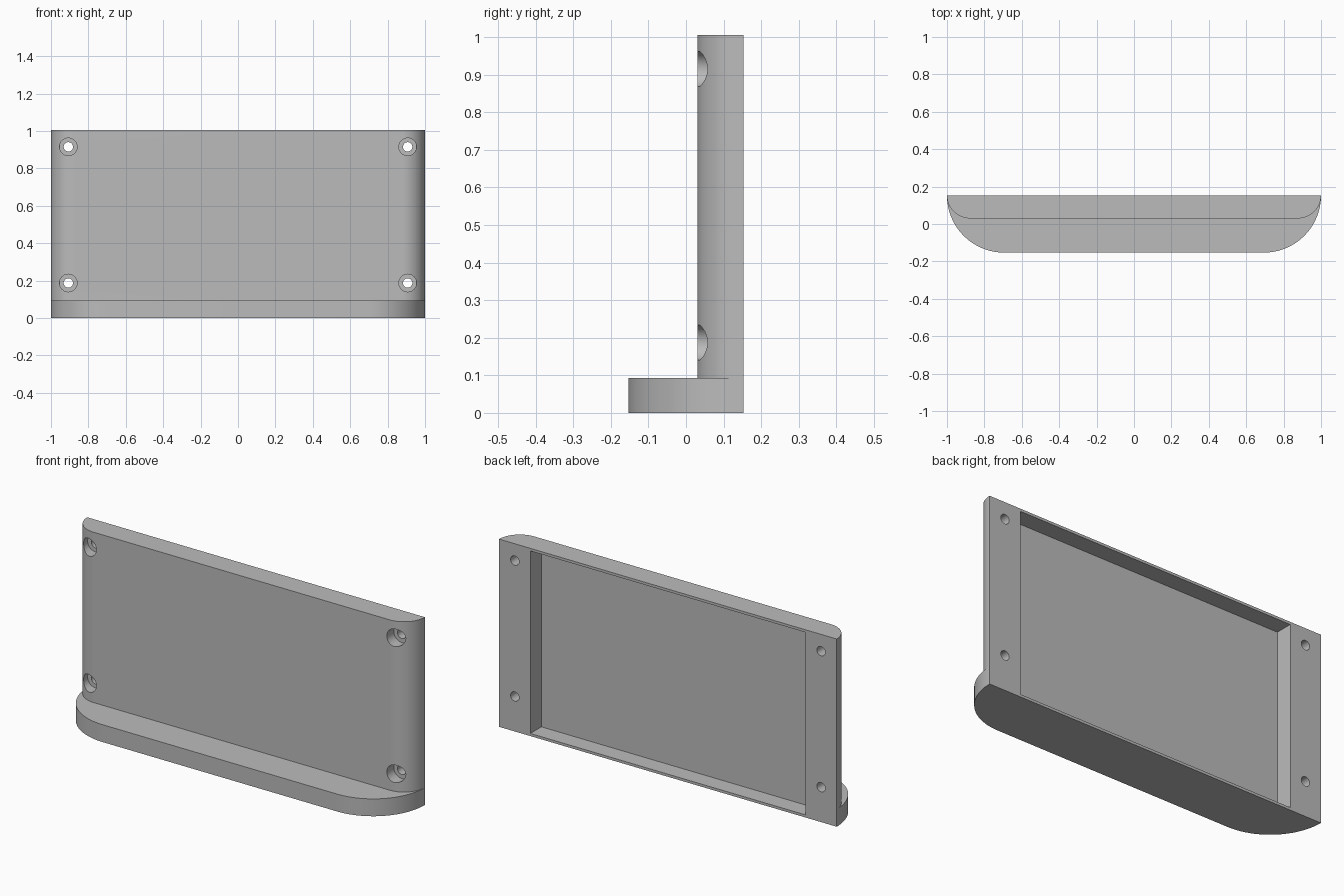
import bpy, bmesh, math
from mathutils import Matrix, Vector

if "Cube" in bpy.data.objects:
    bpy.data.objects.remove(bpy.data.objects["Cube"])

BACK = 0.153       # rear plane
FACE = 0.03        # front of the upright plate
LIP = -0.153       # front of the bottom lip
HEIGHT = 1.005
LIP_TOP = 0.093

grey = bpy.data.materials.new("grey")
grey.use_nodes = True
grey.diffuse_color = (0.5, 0.5, 0.5, 1)
grey.node_tree.nodes["Principled BSDF"].inputs["Base Color"].default_value = (0.5, 0.5, 0.5, 1)


def add_object(name, bm):
    bmesh.ops.recalc_face_normals(bm, faces=bm.faces)
    mesh = bpy.data.meshes.new(name)
    bm.to_mesh(mesh)
    bm.free()
    mesh.materials.append(grey)
    obj = bpy.data.objects.new(name, mesh)
    bpy.context.collection.objects.link(obj)
    return obj


def rounded_slab(name, front, height, steps=24):
    """Upright prism: flat back, both front corners rounded over the full depth."""
    r = BACK - front
    arc = [(1 - r + r * math.cos(a), BACK - r * math.sin(a))
           for a in (math.pi / 2 * i / steps for i in range(steps + 1))]
    outline = arc + [(-x, y) for x, y in reversed(arc)]
    bm = bmesh.new()
    face = bm.faces.new([bm.verts.new((x, y, 0)) for x, y in outline])
    ext = bmesh.ops.extrude_face_region(bm, geom=[face])
    top = [v for v in ext["geom"] if isinstance(v, bmesh.types.BMVert)]
    bmesh.ops.translate(bm, verts=top, vec=(0, 0, height))
    return add_object(name, bm)


def box(name, lo, hi):
    lo, hi = Vector(lo), Vector(hi)
    bm = bmesh.new()
    bmesh.ops.create_cube(bm, size=1, matrix=Matrix.Translation((lo + hi) / 2)
                          @ Matrix.Diagonal((*(hi - lo), 1)))
    return add_object(name, bm)


def bore(name, x, z, radius, y0, y1):
    bm = bmesh.new()
    bmesh.ops.create_cone(bm, cap_ends=True, segments=40, radius1=radius,
                          radius2=radius, depth=y1 - y0,
                          matrix=Matrix.Translation((x, (y0 + y1) / 2, z))
                          @ Matrix.Rotation(math.pi / 2, 4, "X"))
    return add_object(name, bm)


def combine(target, tool, operation):
    mod = target.modifiers.new(operation, "BOOLEAN")
    mod.operation = operation
    mod.solver = "EXACT"
    mod.object = tool
    bpy.context.view_layer.objects.active = target
    bpy.ops.object.modifier_apply(modifier=mod.name)
    bpy.data.objects.remove(tool)


# Upright plate and bottom lip joined into one body
body = rounded_slab("wall_plate", FACE, HEIGHT)
combine(body, rounded_slab("bottom_lip", LIP, LIP_TOP), "UNION")

# Shallow rectangular pocket in the back
rim = 0.014
combine(body, box("pocket", (-0.815, 0.06, rim), (0.815, 0.3, HEIGHT - rim)), "DIFFERENCE")

# Four counterbored screw holes
for x in (-0.907, 0.907):
    for z in (0.187, 0.915):
        combine(body, bore("counterbore", x, z, 0.047, -0.1, 0.09), "DIFFERENCE")
        combine(body, bore("screw_hole", x, z, 0.025, 0.05, 0.3), "DIFFERENCE")

# Smooth curves, sharp edges
bpy.ops.object.select_all(action="DESELECT")
body.select_set(True)
bpy.context.view_layer.objects.active = body
bpy.ops.object.shade_smooth_by_angle(angle=math.radians(30))
